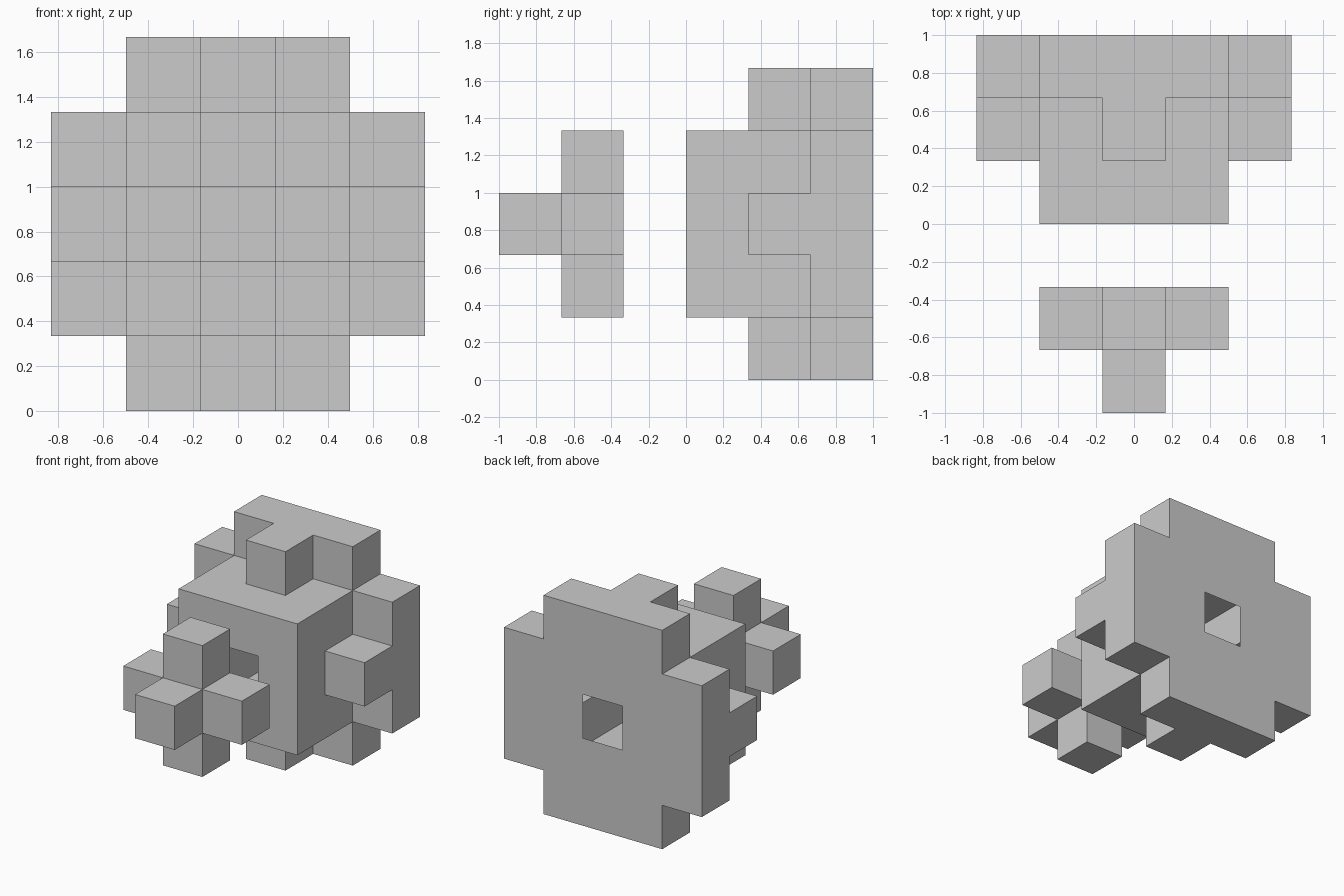
import bpy, bmesh
from math import pi
from mathutils import Matrix, Vector

if "Cube" in bpy.data.objects:
    bpy.data.objects.remove(bpy.data.objects["Cube"])

U = 1 / 3                      # one cube cell
H = U / 2
MID = Vector((0, 0, 2.5 * U))  # height of the long axis


def finish(name, bm):
    bmesh.ops.remove_doubles(bm, verts=bm.verts, dist=1e-4)
    bmesh.ops.recalc_face_normals(bm, faces=bm.faces)
    bmesh.ops.translate(bm, verts=bm.verts, vec=MID)
    me = bpy.data.meshes.new(name)
    bm.to_mesh(me)
    bm.free()
    ob = bpy.data.objects.new(name, me)
    bpy.context.collection.objects.link(ob)
    return ob


def prism(bm, points, direction, keep_base):
    """Extrude a flat outline; optionally drop the base face."""
    base = bm.faces.new([bm.verts.new(p) for p in points])
    geom = bmesh.ops.extrude_face_region(bm, geom=[base], use_keep_orig=True)["geom"]
    bmesh.ops.translate(bm, verts=[g for g in geom if isinstance(g, bmesh.types.BMVert)],
                        vec=direction)
    if not keep_base and base.is_valid:
        bmesh.ops.delete(bm, geom=[base], context='FACES_ONLY')


# Hollow core: six 3x3 panels, each with an open centre square
bm = bmesh.new()
turns = [Matrix.Rotation(k * pi / 2, 4, 'X') for k in range(4)]
turns += [Matrix.Rotation(s * pi / 2, 4, 'Y') for s in (-1, 1)]
for turn in turns:
    place = Matrix.Translation((0, 0.5, 0)) @ turn @ Matrix.Translation((0, 0, 0.5))
    for i in (-1, 0, 1):
        for j in (-1, 0, 1):
            if i or j:
                bm.faces.new([bm.verts.new(place @ Vector(((i + a) * U, (j + b) * U, 0)))
                              for a, b in ((-.5, -.5), (.5, -.5), (.5, .5), (-.5, .5))])
finish("hollow_core", bm)

# Four T-shaped brackets around the core, open towards it
tee = [(-0.5, 1), (-0.5, 2 * U), (-H, 2 * U), (-H, U),
       (H, U), (H, 2 * U), (0.5, 2 * U), (0.5, 1)]
for k, side in enumerate(("top", "right", "bottom", "left")):
    bm = bmesh.new()
    prism(bm, [(x, y, 0.5) for x, y in tee], (0, 0, U), False)
    bmesh.ops.rotate(bm, verts=bm.verts, cent=(0, 0, 0),
                     matrix=Matrix.Rotation(k * pi / 2, 3, 'Y'))
    finish(side + "_bracket", bm)

# Detached cross in front
bm = bmesh.new()
quarter = [(H, H), (H, 0.5), (-H, 0.5)]
cross = []
for k in range(4):
    rot = Matrix.Rotation(k * pi / 2, 2)
    cross += [rot @ Vector(p) for p in quarter]
prism(bm, [(p.x, -U, p.y) for p in cross], (0, -U, 0), True)
finish("front_cross", bm)

# Cube on the front of the cross
bm = bmesh.new()
prism(bm, [(x, -2 * U, z) for x, z in ((-H, -H), (H, -H), (H, H), (-H, H))],
      (0, -U, 0), False)
finish("front_knob", bm)
